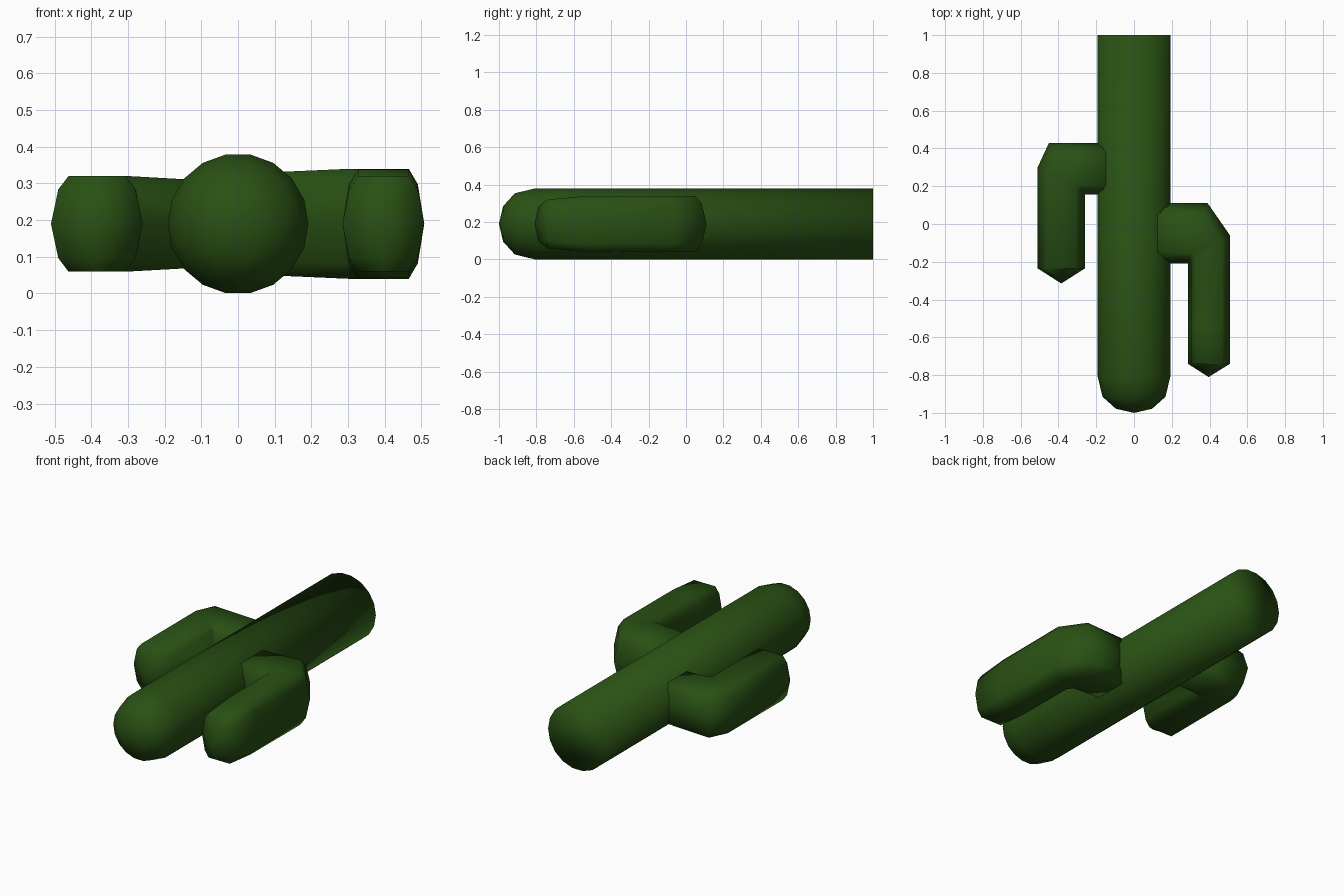
import bpy, bmesh, math
from mathutils import Vector

if "Cube" in bpy.data.objects:
    bpy.data.objects.remove(bpy.data.objects["Cube"])

green = bpy.data.materials.new("cactus green")
green.diffuse_color = (0.022, 0.082, 0.007, 1)
green.use_nodes = True
green.node_tree.nodes["Principled BSDF"].inputs["Base Color"].default_value = green.diffuse_color
ZC = 0.19  # height of the centre line


def loft(name, rings):
    """Skin a list of equal-length point rings and close both ends."""
    bm = bmesh.new()
    vs = [[bm.verts.new(p) for p in r] for r in rings]
    n = len(vs[0])
    for a, b in zip(vs, vs[1:]):
        for i in range(n):
            j = (i + 1) % n
            bm.faces.new((a[i], a[j], b[j], b[i]))
    bm.faces.new(vs[0])
    bm.faces.new(vs[-1])
    bmesh.ops.remove_doubles(bm, verts=bm.verts[:], dist=0.0005)
    bmesh.ops.recalc_face_normals(bm, faces=bm.faces[:])
    me = bpy.data.meshes.new(name)
    bm.to_mesh(me)
    bm.free()
    me.materials.append(green)
    for p in me.polygons:
        p.use_smooth = True
    ob = bpy.data.objects.new(name, me)
    bpy.context.collection.objects.link(ob)
    return ob


# Trunk: 18-sided, lying along y, domed at the front and flat at the back
R = 0.192
profile = [(-1.0, 0.0), (-0.978, 0.5 * R), (-0.915, 0.866 * R), (-0.81, R), (1.0, R)]
loft("trunk", [[(r * math.cos(math.tau * i / 18), y, ZC + r * math.sin(math.tau * i / 18))
                for i in range(18)] for y, r in profile])

# Arm cross-section: (across, up) in unit half-sizes
quarter = [(1, 0), (0.84, 0.72), (0.62, 1)]
half = quarter + [(-u, v) for u, v in reversed(quarter)]
section = half + [(u, -v) for u, v in reversed(half[1:-1])]


def arm(name, tip, stations):
    """Stations are outer xy, inner xy and half height; the tip is a rounded ridge."""
    y_base, h0 = stations[0][0][1], stations[0][2]
    rings = [[(tip[0], y_base + (tip[1] - y_base) * math.sqrt(1 - v * v), ZC + v * h0)
              for u, v in section]]
    for outer, inner, h in stations:
        a, b = Vector(outer), Vector(inner)
        ring = []
        for u, v in section:
            p = (a + b) / 2 + (a - b) / 2 * u
            ring.append((p.x, p.y, ZC + v * h))
        rings.append(ring)
    # the ridge is a flat blade, so its end face is dropped after welding
    ob = loft(name, rings)
    bm = bmesh.new()
    bm.from_mesh(ob.data)
    flat = [f for f in bm.faces if f.calc_area() < 1e-7
            or all(abs(v.co.x - tip[0]) < 1e-5 for v in f.verts)]
    bmesh.ops.delete(bm, geom=flat, context='FACES')
    bmesh.ops.recalc_face_normals(bm, faces=bm.faces[:])
    bm.to_mesh(ob.data)
    bm.free()


arm("left_arm", (-0.385, -0.315), [
    ((-0.51, -0.235), (-0.26, -0.235), 0.13),
    ((-0.51, 0.30), (-0.26, 0.155), 0.13),
    ((-0.45, 0.43), (-0.26, 0.155), 0.13),
    ((-0.10, 0.43), (-0.10, 0.155), 0.119)])

arm("right_arm", (0.395, -0.81), [
    ((0.508, -0.74), (0.285, -0.74), 0.13),
    ((0.508, -0.55), (0.285, -0.55), 0.148),
    ((0.508, -0.06), (0.285, -0.21), 0.15),
    ((0.39, 0.11), (0.285, -0.21), 0.15),
    ((0.10, 0.11), (0.10, -0.21), 0.141)])
